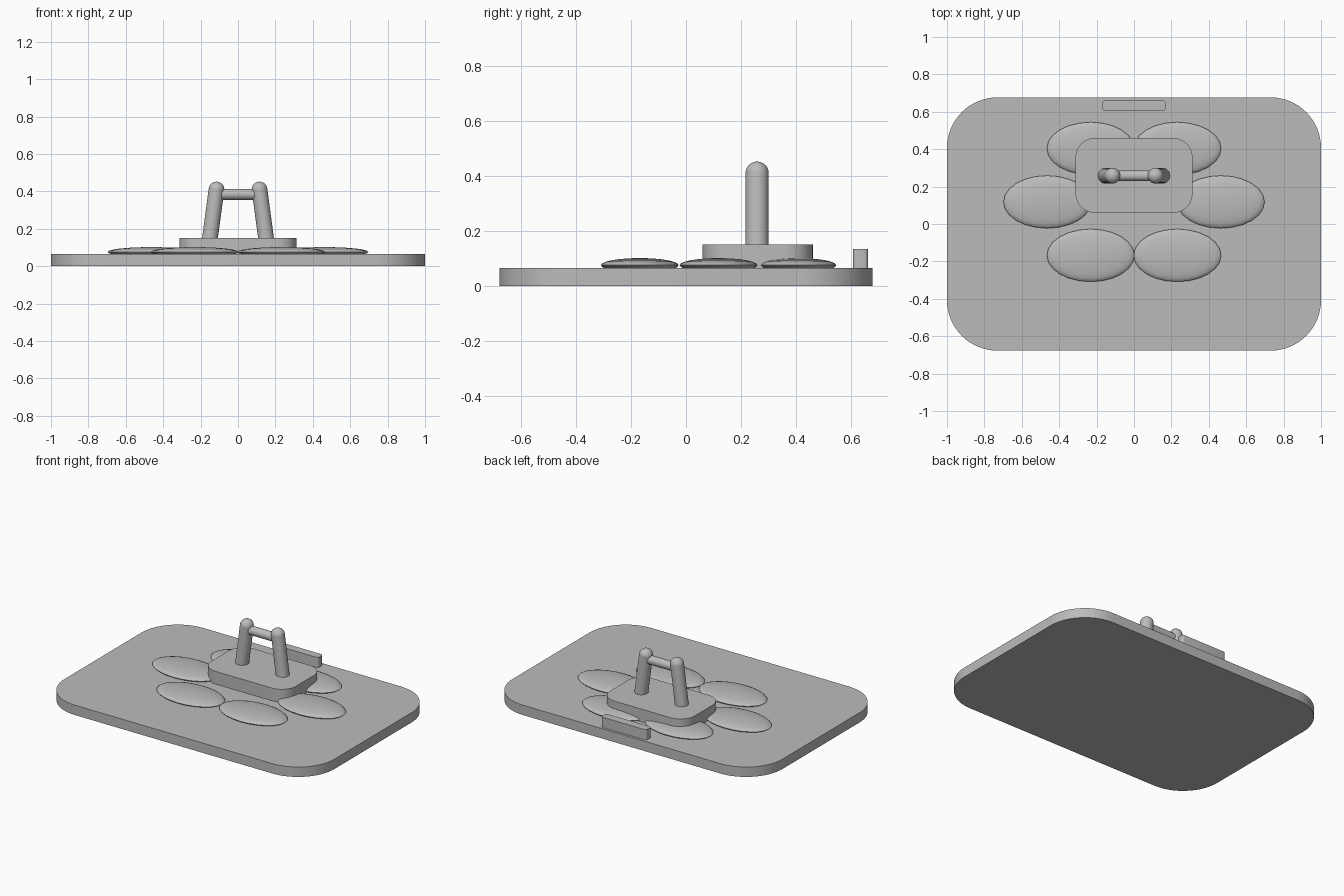
import bpy
import math
from mathutils import Vector

if "Cube" in bpy.data.objects:
    bpy.data.objects.remove(bpy.data.objects["Cube"])

grey = bpy.data.materials.new("plain_grey")
grey.use_nodes = True
colour = (0.5, 0.5, 0.5, 1)
grey.diffuse_color = colour
grey.node_tree.nodes["Principled BSDF"].inputs["Base Color"].default_value = colour


def finish(obj, name, angle=40):
    obj.name = name
    obj.data.materials.clear()
    obj.data.materials.append(grey)
    bpy.ops.object.select_all(action="DESELECT")
    obj.select_set(True)
    bpy.context.view_layer.objects.active = obj
    bpy.ops.object.shade_smooth_by_angle(angle=math.radians(angle))
    return obj


def rounded_slab(name, centre_y, width, depth, radius, bottom, top, steps=12):
    """Upright slab with a rounded rectangle outline."""
    outline = []
    for corner, (sx, sy) in enumerate([(1, 1), (-1, 1), (-1, -1), (1, -1)]):
        for i in range(steps + 1):
            a = (corner + i / steps) * math.pi / 2
            outline.append((sx * (width / 2 - radius) + radius * math.cos(a),
                            centre_y + sy * (depth / 2 - radius) + radius * math.sin(a)))
    n = len(outline)
    verts = [(x, y, z) for z in (bottom, top) for x, y in outline]
    faces = [tuple(reversed(range(n))), tuple(range(n, 2 * n))]
    faces += [(i, (i + 1) % n, n + (i + 1) % n, n + i) for i in range(n)]
    mesh = bpy.data.meshes.new(name)
    mesh.from_pydata(verts, [], faces)
    obj = bpy.data.objects.new(name, mesh)
    bpy.context.collection.objects.link(obj)
    return finish(obj, name)


def rod(name, start, end, radius):
    start, end = Vector(start), Vector(end)
    axis = end - start
    bpy.ops.mesh.primitive_cylinder_add(vertices=32, radius=radius, depth=axis.length,
                                        location=(start + end) / 2,
                                        rotation=axis.to_track_quat("Z", "Y").to_euler())
    return finish(bpy.context.object, name)


def ball(name, centre, size, segments=32, rings=16):
    bpy.ops.mesh.primitive_uv_sphere_add(segments=segments, ring_count=rings,
                                         radius=1, location=centre)
    obj = bpy.context.object
    for v in obj.data.vertices:
        v.co = v.co * Vector(size)
    return finish(obj, name)


# Base board, raised block and rear ledge
rounded_slab("base_board", 0, 2.0, 1.354, 0.27, 0, 0.066, 16)
rounded_slab("raised_block", 0.26, 0.626, 0.4, 0.105, 0.06, 0.151)
rounded_slab("rear_ledge", 0.633, 0.336, 0.055, 0.014, 0.06, 0.134, 4)

# Six flat petals in a ring
for i in range(6):
    a = i * math.pi / 3
    petal_centre = (0.464 * math.cos(a), 0.118 + 0.33 * math.sin(a), 0.076)
    ball(f"petal_{i + 1}", petal_centre, (0.234, 0.141, 0.026), 24, 12)

# Handle: two leaning posts with round tops and a crossbar
handle_y = 0.258
for side, s in (("left", 1), ("right", -1)):
    tip = (s * 0.115, handle_y, 0.41)
    rod(f"{side}_post", (s * 0.151, handle_y, 0.14), tip, 0.042)
    ball(f"{side}_post_tip", tip, (0.042, 0.042, 0.042))
rod("crossbar", (-0.115, handle_y, 0.384), (0.115, handle_y, 0.384), 0.029)
